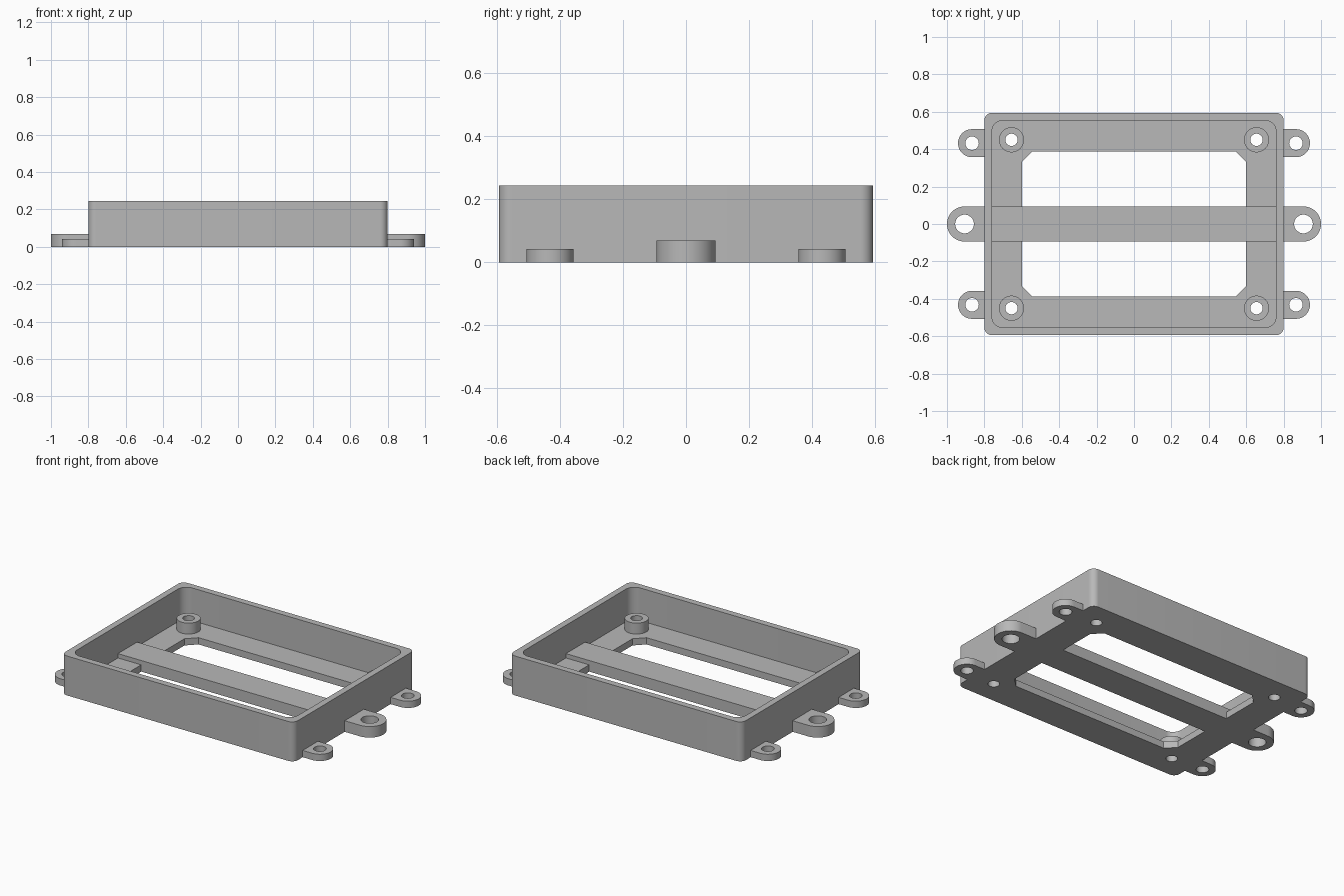
import bpy, bmesh
from math import sin, cos, pi

if "Cube" in bpy.data.objects:
    bpy.data.objects.remove(bpy.data.objects["Cube"], do_unlink=True)

grey = bpy.data.materials.new("plain grey")
grey.use_nodes = True
grey.diffuse_color = (0.48, 0.48, 0.48, 1)
grey.node_tree.nodes["Principled BSDF"].inputs["Base Color"].default_value = grey.diffuse_color

HALF_X, HALF_Y, TOP = 0.8, 0.594, 0.245
WALL, FLOOR, BAR, BOSS = 0.04, 0.042, 0.069, 0.11
SIDES = (-1, 1)


def arc(x, y, r, start, end, n):
    return [(x + r * cos(start + (end - start) * i / n),
             y + r * sin(start + (end - start) * i / n)) for i in range(n + 1)]


def circle(x, y, r):
    return arc(x, y, r, 0, 2 * pi, 48)[:-1]


def rounded(hx, hy, r, n=10):
    """Rectangle with rounded corners; n=1 gives chamfers."""
    pts = []
    for i, (sx, sy) in enumerate([(1, 1), (-1, 1), (-1, -1), (1, -1)]):
        pts += arc(sx * (hx - r), sy * (hy - r), r, i * pi / 2, (i + 1) * pi / 2, n)
    return pts


def prism(name, outline, z0, z1):
    bm = bmesh.new()
    base = bm.faces.new([bm.verts.new((x, y, z0)) for x, y in outline])
    side = bmesh.ops.extrude_face_region(bm, geom=[base])["geom"]
    bmesh.ops.translate(bm, vec=(0, 0, z1 - z0),
                        verts=[v for v in side if isinstance(v, bmesh.types.BMVert)])
    bmesh.ops.recalc_face_normals(bm, faces=bm.faces)
    mesh = bpy.data.meshes.new(name)
    bm.to_mesh(mesh)
    bm.free()
    mesh.materials.append(grey)
    obj = bpy.data.objects.new(name, mesh)
    bpy.context.collection.objects.link(obj)
    return obj


def combine(obj, tool, operation="DIFFERENCE"):
    """Apply a boolean and discard the tool."""
    mod = obj.modifiers.new("boolean", "BOOLEAN")
    mod.operation, mod.object, mod.solver = operation, tool, "EXACT"
    bpy.context.view_layer.objects.active = obj
    bpy.ops.object.modifier_apply(modifier=mod.name)
    bpy.data.objects.remove(tool, do_unlink=True)


def drill(obj, x, y, r):
    combine(obj, prism("drill", circle(x, y, r), -0.1, 0.4))


# Open tray with a chamfered window in the floor
tray = prism("tray", rounded(HALF_X, HALF_Y, 0.04), 0, TOP)
combine(tray, prism("cavity", rounded(HALF_X - WALL, HALF_Y - WALL, 0.06), FLOOR, 0.4))
combine(tray, prism("window", rounded(0.6, 0.388, 0.057, 1), -0.1, 0.1))

# Crossbar spanning the window
combine(tray, prism("crossbar", rounded(0.78, 0.094, 0, 1)[::2], 0, BAR), "UNION")
parts = [tray]

# Screw bosses in the four corners
for sx in SIDES:
    for sy in SIDES:
        x, y = sx * 0.655, sy * 0.45
        boss = prism("screw_boss", circle(x, y, 0.067), FLOOR, BOSS)
        for obj in (boss, tray):
            drill(obj, x, y, 0.033)
        parts.append(boss)

# Mounting tabs: a large one between two small ones on each end
for sx in SIDES:
    for name, x, y, r, hole, height in (("small_tab", 0.866, -0.432, 0.075, 0.036, FLOOR),
                                        ("large_tab", 0.906, 0, 0.094, 0.05, BAR),
                                        ("small_tab", 0.866, 0.432, 0.075, 0.036, FLOOR)):
        outline = [(HALF_X, y - r)] + arc(x, y, r, -pi / 2, pi / 2, 24) + [(HALF_X, y + r)]
        tab = prism(name, [(sx * px, py) for px, py in outline], 0, height)
        drill(tab, sx * x, y, hole)
        parts.append(tab)

# Smooth curved walls, keep edges crisp
bpy.ops.object.select_all(action="DESELECT")
for obj in parts:
    obj.select_set(True)
bpy.context.view_layer.objects.active = tray
bpy.ops.object.shade_smooth_by_angle(angle=pi / 6)
